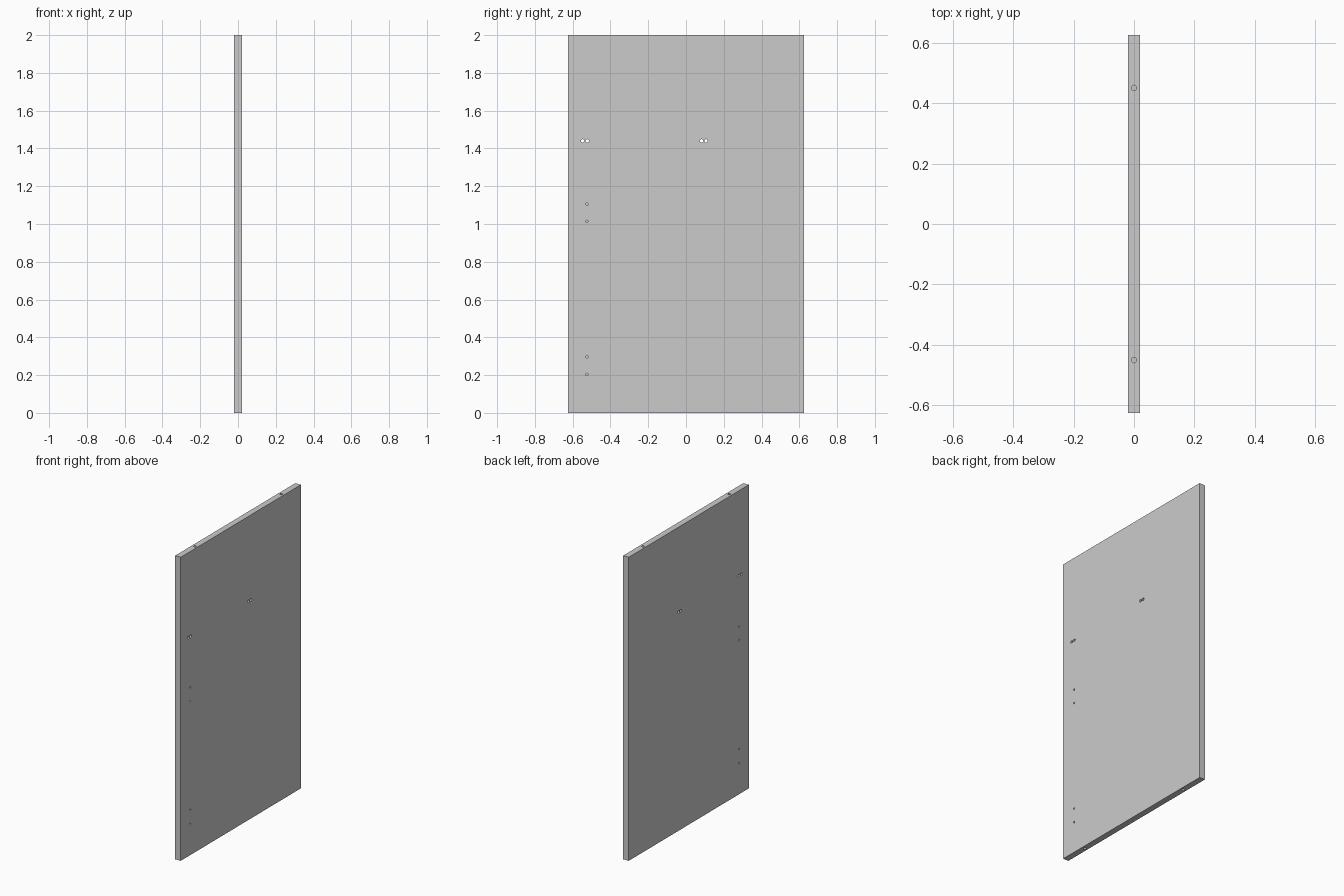
import bpy, bmesh
from math import pi
from mathutils import Matrix, Vector

if "Cube" in bpy.data.objects:
    bpy.data.objects.remove(bpy.data.objects["Cube"])

T, W, H = 0.04, 1.25, 2.0   # panel thickness, width, height

# panel slab
bpy.ops.mesh.primitive_cube_add(size=1, location=(0, 0, H / 2))
panel = bpy.context.object
panel.name = "drilled_panel"
panel.scale = (T, W, H)
bpy.ops.object.transform_apply(location=True, rotation=False, scale=True)

bm = bmesh.new()


def drill(pos, r, length, axis):
    rot = Matrix.Rotation(pi / 2, 4, 'Y') if axis == 'X' else Matrix()
    bmesh.ops.create_cone(bm, cap_ends=True, segments=24, radius1=r, radius2=r,
                          depth=length, matrix=Matrix.Translation(Vector(pos)) @ rot)


# paired through holes
for y in (-0.547, -0.523, 0.083, 0.106):
    drill((0, y, 1.44), 0.009, T * 2, 'X')

# small blind holes on both faces
for z in (1.105, 1.014, 0.297, 0.204):
    for s in (-1, 1):
        drill((s * T / 2, -0.525, z), 0.006, 0.024, 'X')

# dowel holes in top and bottom edges
for y in (-0.45, 0.45):
    for z in (0, H):
        drill((0, y, z), 0.009, 0.06, 'Z')

mesh = bpy.data.meshes.new("hole_cutters")
bm.to_mesh(mesh)
bm.free()
cutter = bpy.data.objects.new("hole_cutters", mesh)
bpy.context.collection.objects.link(cutter)
cutter.hide_render = True

# cut the holes
mod = panel.modifiers.new("holes", 'BOOLEAN')
mod.operation = 'DIFFERENCE'
mod.solver = 'EXACT'
mod.object = cutter
bpy.context.view_layer.objects.active = panel
bpy.ops.object.modifier_apply(modifier=mod.name)
bpy.data.objects.remove(cutter)
bpy.ops.object.shade_smooth_by_angle()
